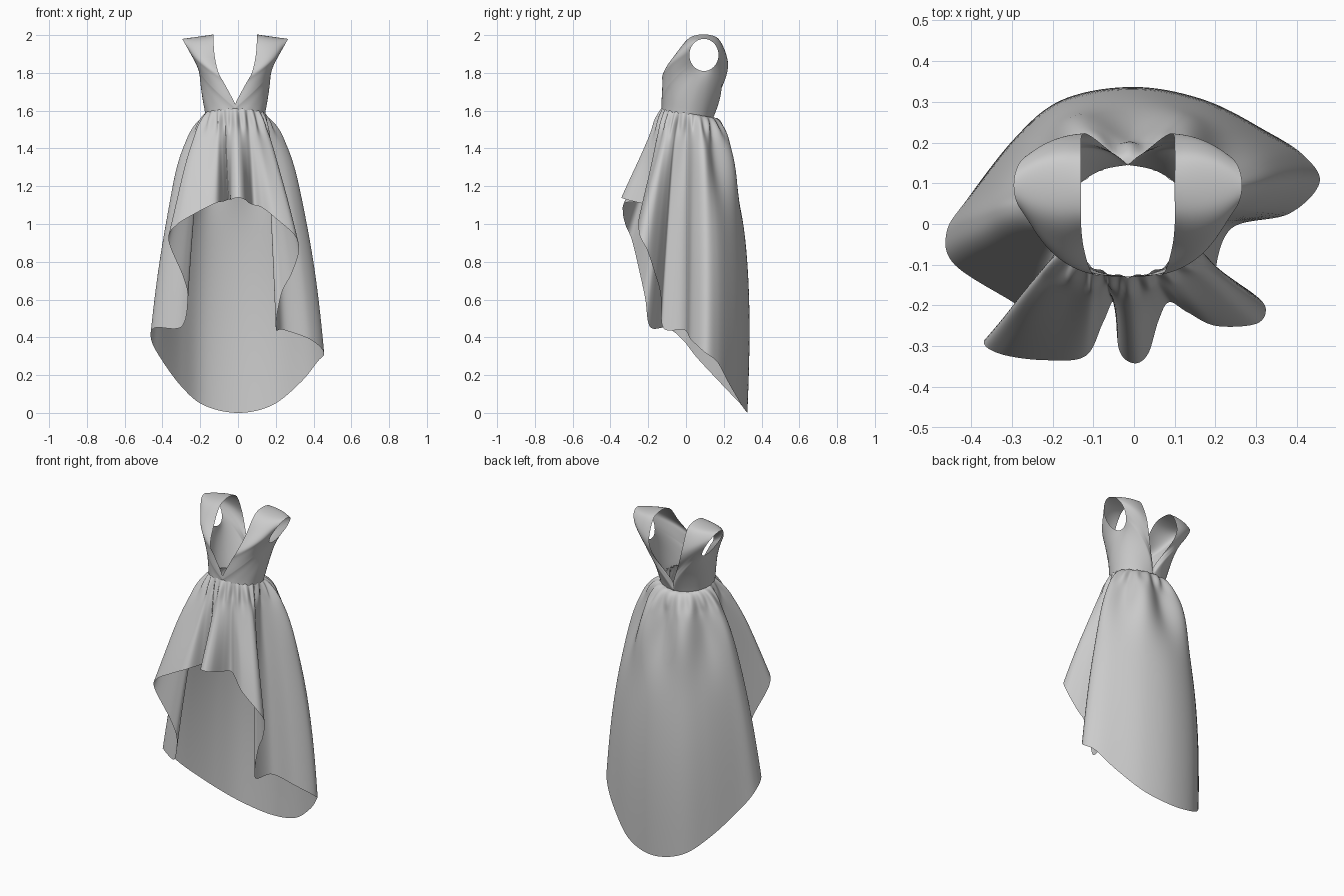
import bpy, math
from mathutils import Vector

if "Cube" in bpy.data.objects:
    bpy.data.objects.remove(bpy.data.objects["Cube"])


def spline(points, k):
    """Closed smooth curve through the points, k samples per span."""
    p = [Vector(q) for q in points]
    n, out = len(p), []
    for i in range(n):
        a, b, c, d = p[i - 1], p[i], p[(i + 1) % n], p[(i + 2) % n]
        for j in range(k):
            t = j / k
            out.append(0.5 * (2 * b + (c - a) * t + (2 * a - 5 * b + 4 * c - d) * t * t
                              + (3 * b - a - 3 * c + d) * t ** 3))
    return out


def ring_surface(name, rings):
    """Skin a list of closed rings into one open cloth surface."""
    n = len(rings[0])
    faces = [(r * n + i, r * n + (i + 1) % n, (r + 1) * n + (i + 1) % n, (r + 1) * n + i)
             for r in range(len(rings) - 1) for i in range(n)]
    me = bpy.data.meshes.new(name)
    me.from_pydata([v for ring in rings for v in ring], [], faces)
    me.shade_smooth()
    ob = bpy.data.objects.new(name, me)
    bpy.context.collection.objects.link(ob)
    return ob


def arc_lengths(pts, flat=False):
    s = [0.0]
    for a, b in zip(pts, pts[1:] + pts[:1]):
        d = b - a
        s.append(s[-1] + (d.xy.length if flat else d.length))
    return s


# Bodice half: a cloth ring between the armhole and the neckline/waist edge
edge = spline([
    (.158, .01, 1.578), (.135, -.07, 1.59), (.07, -.118, 1.603), (0, -.128, 1.608),
    (0, -.128, 1.635),
    (.055, -.125, 1.74), (.088, -.12, 1.80), (.108, -.06, 1.885), (.115, 0, 1.97),
    (.115, .055, 2.0), (.115, .13, 2.0), (.115, .18, 1.97), (.112, .22, 1.87),
    (.09, .215, 1.79), (.045, .18, 1.70), (0, .145, 1.61), (0, .145, 1.563),
    (.07, .13, 1.563), (.13, .085, 1.568)], 6)
length = arc_lengths(edge)
AXIS_Y = .04
rings = []
for j in range(15):
    t, ring = j / 14, []
    for i, e in enumerate(edge):
        al = 2 * math.pi * length[i] / length[-1]
        hy, hz = .095 - .077 * math.sin(al), 1.895 - .085 * math.cos(al)
        hx = .185 + (hz - 1.81) * .56
        ex = max(e.x, 0)
        # blend in cylindrical coordinates so the cloth wraps the body
        p0, p1 = math.atan2(ex, AXIS_Y - e.y), math.atan2(hx, AXIS_Y - hy)
        r0, r1 = math.hypot(ex, e.y - AXIS_Y), math.hypot(hx, hy - AXIS_Y)
        p, r = p0 + (p1 - p0) * t, r0 + (r1 - r0) * t
        ring.append((r * math.sin(p), AXIS_Y - r * math.cos(p), e.z + (hz - e.z) * t))
    rings.append(ring)
bodice = ring_surface("bodice", rings)
bodice.location.x = -.015
inner = bodice.vertex_groups.new(name="inner")
inner.add(range(len(edge), 14 * len(edge)), 1, 'REPLACE')
relax = bodice.modifiers.new("relax", 'SMOOTH')
relax.vertex_group, relax.iterations = "inner", 10
bodice.modifiers.new("other_side", 'MIRROR').merge_threshold = .001

# Skirt hem, from the front centre around the right side to the back, then the left
right = [(0, -.345, 1.14), (.035, -.32, 1.13), (.06, -.235, 1.11), (.085, -.19, 1.10),
         (.13, -.215, 1.085), (.2, -.25, 1.03), (.3, -.245, .94), (.323, -.205, .86),
         (.285, -.165, .74), (.23, -.135, .63), (.2, -.12, .45), (.24, -.01, .44),
         (.38, .025, .39), (.455, .1, .32), (.42, .165, .27), (.33, .225, .16), (.18, .295, .04)]
left = [(0, .325, 0), (-.18, .295, .04), (-.3, .2, .14), (-.41, .06, .29), (-.46, -.02, .39),
        (-.44, -.1, .45), (-.3, -.19, .455), (-.265, -.215, .6), (-.29, -.24, .72),
        (-.367, -.285, .91), (-.33, -.318, .99), (-.22, -.335, 1.06), (-.12, -.325, 1.11),
        (-.075, -.24, 1.12), (-.048, -.19, 1.13), (-.037, -.31, 1.13)]
K, ROWS = 10, 44
hem = spline(right + left, K)
length = arc_lengths(hem, True)
half = length[len(right) * K]
angles = [math.pi * (s / half if s <= half else 1 + (s - half) / (length[-1] - half))
          for s in length[:-1]]
rings = []
for j in range(ROWS + 1):
    s, ring = (j / ROWS) ** 1.9, []
    for h, th in zip(hem, angles):
        c, sn = math.cos(th), math.sin(th)
        top = 1.587 + .024 * c
        w = s ** (.63 + .25 * c)
        x = (-.015 + .156 * sn) * (1 - w) + h.x * w
        y = (.009 - .137 * c) * (1 - w) + h.y * w
        drop = s * (top - h.z)
        # waist gathers, broad folds lower down and a full back
        gather = .008 * math.cos(22 * th) * math.exp(-((drop - .06) / .06) ** 2)
        fold = (.012 - .016 * min(c, 0)) * math.cos(8 * th + math.pi) \
            * math.exp(-((drop - .22) / .22) ** 2) * min(1, drop / .1)
        push = gather + fold + .042 * max(-c, 0) * math.sin(math.pi * s)
        ring.append((x + push * sn, y - push * c, top - drop))
    rings.append(ring)
ring_surface("skirt", rings)
